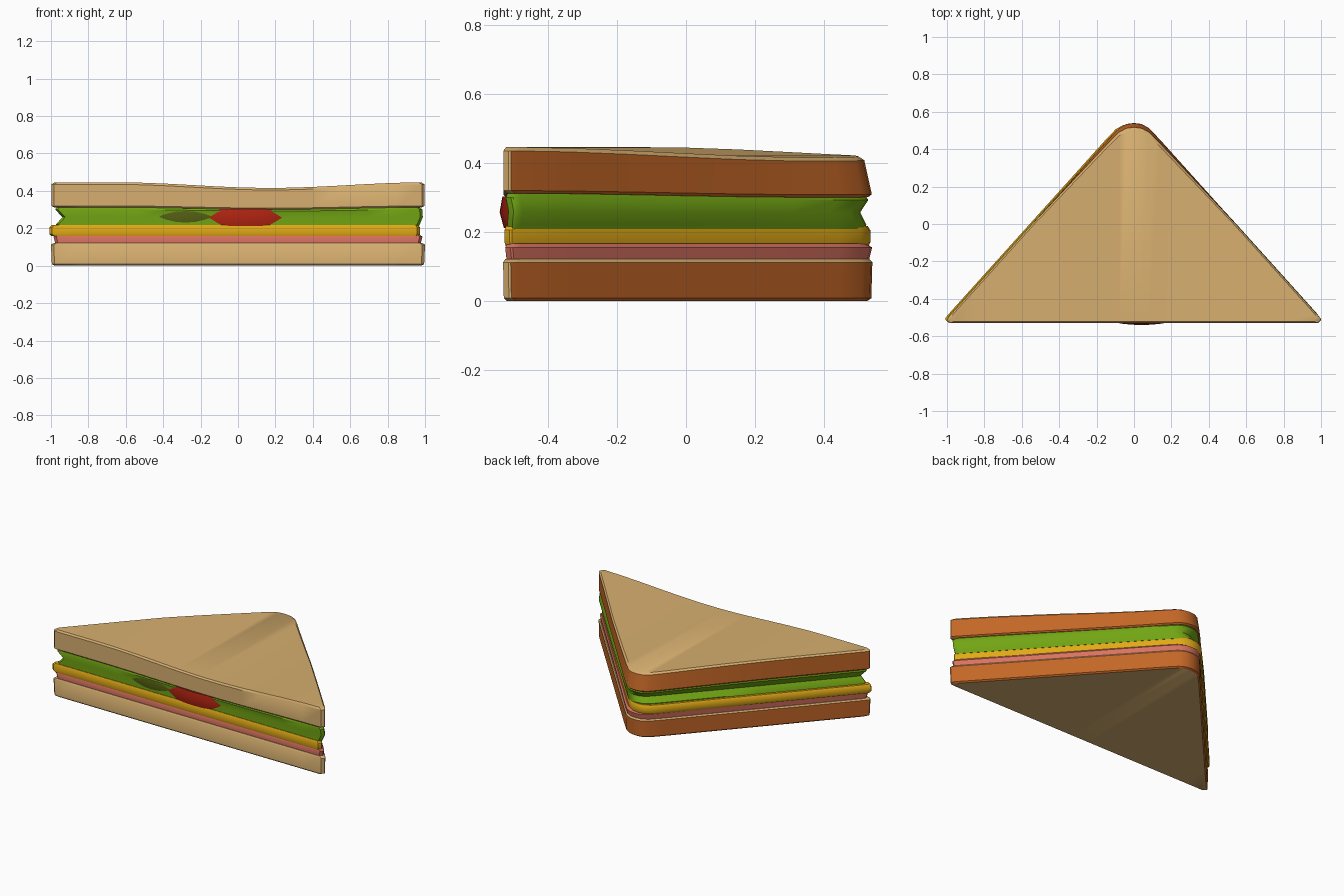
import bpy, bmesh, math

if "Cube" in bpy.data.objects:
    bpy.data.objects.remove(bpy.data.objects["Cube"])


def material(name, rgb):
    m = bpy.data.materials.new(name)
    m.diffuse_color = (*rgb, 1)
    m.use_nodes = True
    m.node_tree.nodes["Principled BSDF"].inputs["Base Color"].default_value = m.diffuse_color
    return m


bread = material("bread", (0.68, 0.43, 0.16))
crust = material("crust", (0.55, 0.135, 0.02))
pink = material("ham_pink", (0.70, 0.17, 0.12))
yellow = material("cheese_yellow", (0.75, 0.40, 0.008))
green = material("lettuce_green", (0.17, 0.38, 0.007))
olive = material("pickle_green", (0.095, 0.12, 0.007))
red = material("tomato_red", (0.45, 0.018, 0.006))

# Half-triangle outline sampled in columns: (x, back y); the front edge is straight
back = [(0, .54), (.04, .535), (.08, .513)]
back += [(x, .45 - (x - .14) * 1.11) for x in (.14, .25, .4, .55, .7, .85, .985)]
back += [(1, -.508)]
back = [(-x, y) for x, y in back[:0:-1]] + back
N = len(back)
CY, R = -0.095, 0.435      # incentre and inradius of the triangle


def sag(x):
    t = (x - .18) / .85
    return math.cos(t * math.pi / 2) ** 2 if abs(t) < 1 else 0


def finish(bm, name, mats):
    bmesh.ops.recalc_face_normals(bm, faces=bm.faces)
    for f in bm.faces:
        f.smooth = True
    me = bpy.data.meshes.new(name)
    bm.to_mesh(me)
    bm.free()
    for m in mats:
        me.materials.append(m)
    me.set_sharp_from_angle(angle=math.radians(35))
    ob = bpy.data.objects.new(name, me)
    bpy.context.collection.objects.link(ob)


def slab(name, levels, mats):
    """Triangular layer; each level is (z, inset, dx, dy at the apex, sag depth)."""
    bm = bmesh.new()
    rings = []
    for z, inset, dx, dy, depth in levels:
        s = 1 - inset / R
        pts = [(x, -.53 if abs(x) < .99 else -.515) for x, _ in back]
        pts += back[::-1]
        ring = []
        for x, y in pts:
            px, py = x * s + dx, CY + (y - CY) * s + dy * max(0, y) / .54
            ring.append(bm.verts.new((px, py, z - depth * sag(x))))
        rings.append(ring)
    for k in range(len(rings) - 1):
        a, b = rings[k], rings[k + 1]
        for i in range(2 * N):
            j = (i + 1) % (2 * N)
            f = bm.faces.new((a[i], a[j], b[j], b[i]))
            # crust covers the two rear walls only
            if len(mats) > 1 and N <= i < 2 * N - 1 and k < len(rings) - 2:
                f.material_index = 1
    for r in (rings[0], rings[-1]):
        for i in range(N - 1):
            bm.faces.new((r[i], r[i + 1], r[2 * N - 2 - i], r[2 * N - 1 - i]))
    finish(bm, name, mats)


def slice_disc(name, cx, cy, rx, ry, z0, z1, mat):
    """Oval filling slice with a bulging rim."""
    bm = bmesh.new()
    n = 48
    rings = []
    for z, s in ((z0, .94), ((z0 + z1) / 2, 1), (z1, .96)):
        rings.append([bm.verts.new((cx + rx * s * math.cos(2 * math.pi * i / n),
                                    cy + ry * s * math.sin(2 * math.pi * i / n), z))
                      for i in range(n)])
    for a, b in zip(rings, rings[1:]):
        for i in range(n):
            bm.faces.new((a[i], a[(i + 1) % n], b[(i + 1) % n], b[i]))
    bm.faces.new(rings[0])
    bm.faces.new(rings[-1])
    finish(bm, name, [mat])


# Bread slices
slab("bottom_bread", [(0, .010, 0, 0, 0), (.008, .002, 0, 0, 0),
                      (.112, 0, 0, 0, 0), (.121, .006, 0, 0, 0)], [bread, crust])
slab("top_bread", [(.312, .008, 0, 0, .012), (.320, .001, 0, 0, .012),
                   (.435, .001, 0, -.022, .03), (.446, .009, 0, -.028, .03)],
     [bread, crust])
# Fillings
slab("ham", [(.119, .010, 0, .005, 0), (.155, .006, 0, .008, 0),
             (.166, .012, 0, 0, 0)], [pink])
slab("cheese", [(.158, .008, -.015, 0, 0), (.17, .004, -.018, 0, 0),
                (.205, .004, -.018, 0, 0), (.217, .009, -.016, 0, 0)], [yellow])
slab("lettuce", [(.208, .014, -.002, 0, 0), (.222, .012, 0, 0, 0),
                 (.260, .016, .025, -.012, .004), (.300, .008, .004, 0, .008),
                 (.314, .014, 0, 0, .010)], [green])
slice_disc("tomato_slice", .04, -.34, .40, .20, .212, .303, red)
slice_disc("pickle_slice", -.28, -.34, .42, .186, .222, .307, olive)
